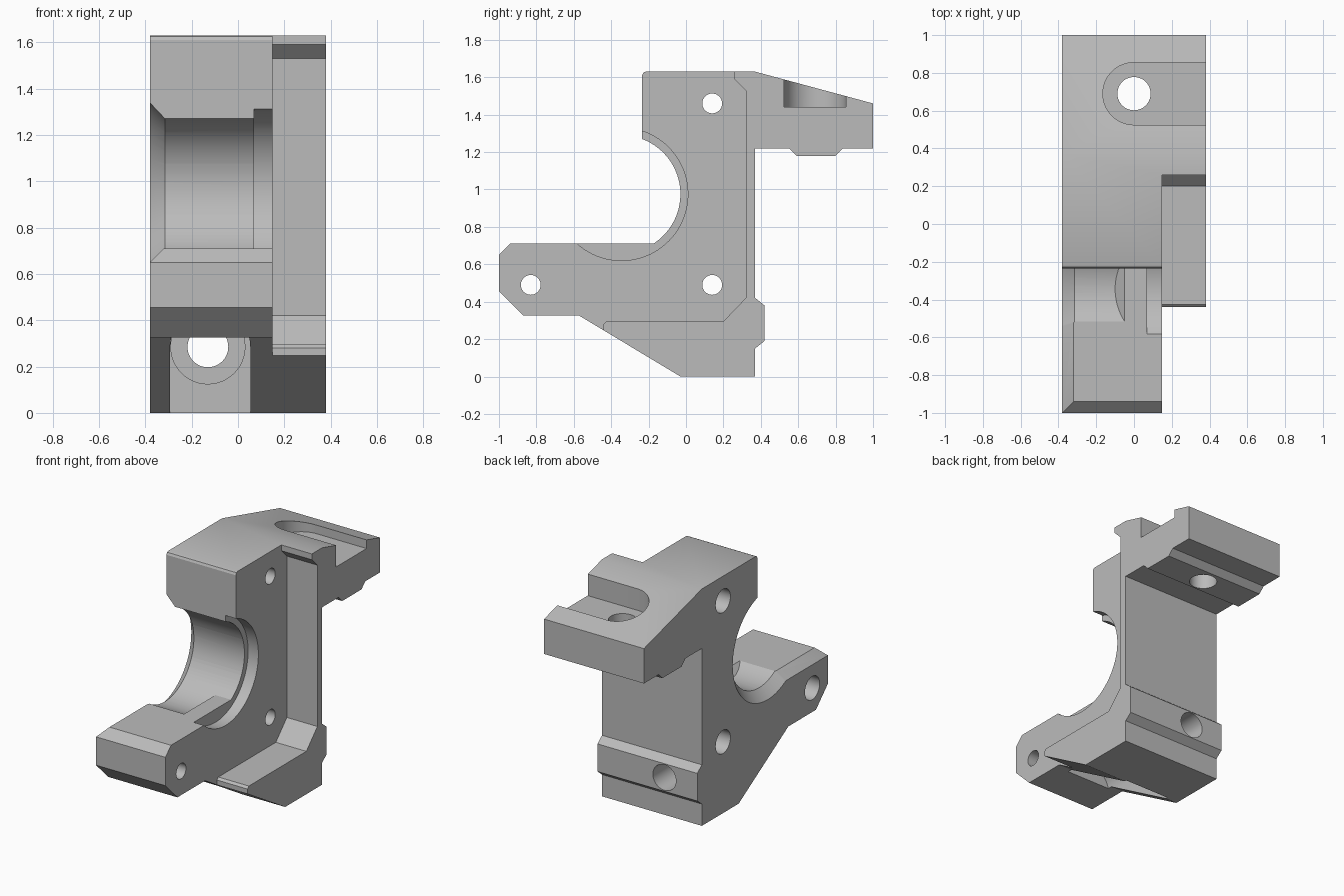
import bpy, bmesh
from math import sin, cos, radians

cube = bpy.data.objects.get("Cube")
if cube:
    bpy.data.objects.remove(cube, do_unlink=True)

grey = bpy.data.materials.new("plain grey")
grey.use_nodes = True
GREY = (0.5, 0.5, 0.5, 1)
grey.diffuse_color = GREY
grey.node_tree.nodes["Principled BSDF"].inputs["Base Color"].default_value = GREY


def place(axis, a, b, t):
    """Put profile point (a, b) at distance t along the extrusion axis."""
    return {"x": (t, a, b), "y": (a, t, b), "z": (a, b, t)}[axis]


def loft(name, axis, start, end, lo, hi):
    """Solid between two matching profiles."""
    bm = bmesh.new()
    first = [bm.verts.new(place(axis, a, b, lo)) for a, b in start]
    last = [bm.verts.new(place(axis, a, b, hi)) for a, b in end]
    bm.faces.new(first)
    bm.faces.new(last)
    n = len(first)
    for i in range(n):
        j = (i + 1) % n
        bm.faces.new((first[i], first[j], last[j], last[i]))
    bmesh.ops.recalc_face_normals(bm, faces=bm.faces)
    mesh = bpy.data.meshes.new(name)
    bm.to_mesh(mesh)
    bm.free()
    mesh.materials.append(grey)
    obj = bpy.data.objects.new(name, mesh)
    bpy.context.collection.objects.link(obj)
    return obj


def prism(name, axis, pts, lo, hi):
    return loft(name, axis, pts, pts, lo, hi)


def arc(a, b, r, start=0, sweep=360, steps=64):
    count = steps if sweep == 360 else steps + 1
    angles = [radians(start + sweep * i / steps) for i in range(count)]
    return [(a + r * cos(t), b + r * sin(t)) for t in angles]


def rod(name, axis, a, b, r, lo, hi, r_end=None, steps=64):
    return loft(name, axis, arc(a, b, r, steps=steps),
                arc(a, b, r_end or r, steps=steps), lo, hi)


def cut(target, cutter):
    """Subtract the cutter from the target and discard it."""
    mod = target.modifiers.new("cut", "BOOLEAN")
    mod.operation = "DIFFERENCE"
    mod.solver = "EXACT"
    mod.object = cutter
    cutter.hide_render = True
    bpy.context.view_layer.objects.active = target
    bpy.ops.object.modifier_apply(modifier=mod.name)
    bpy.data.objects.remove(cutter, do_unlink=True)


# Side outline of the whole bracket, as (y, z)
outline = [(-0.235, 1.61), (-0.228, 1.625), (-0.215, 1.63), (0.37, 1.63),
           (1, 1.46), (1, 1.22), (0.84, 1.22), (0.80, 1.18), (0.59, 1.18),
           (0.55, 1.22), (0.37, 1.22), (0.37, 0.42), (0.42, 0.38),
           (0.42, 0.19), (0.37, 0.15), (0.37, 0), (-0.03, 0),
           (-0.57, 0.325), (-0.87, 0.325), (-1, 0.455), (-1, 0.65),
           (-0.94, 0.71), (-0.235, 0.71)]
bracket = prism("bracket", "x", outline, -0.38, 0.38)

# Step that leaves the thin flange along the back and bottom
step = [(0.26, 2), (0.26, 1.59), (0.32, 1.53), (0.32, 0.42), (0.2, 0.295),
        (-0.425, 0.295), (-0.44, 0.28), (-0.44, -0.1), (-2, -0.1), (-2, 2)]
cut(bracket, prism("step_cutter", "x", step, 0.148, 0.6))

# Bearing bore with a raised land under its right part
CY, CZ = -0.345, 0.975
bore = rod("bore_cutter", "x", CY, CZ, 0.315, -0.6, 0.6, steps=96)
land = [(-0.15, 0.61), (-0.05, 0.71), (0.8, 0.71), (0.8, 0.61)]
cut(bore, prism("land", "y", land, -1, 0.5))
cut(bracket, bore)
cut(bracket, rod("counterbore_cutter", "x", CY, CZ, 0.355, 0.07, 0.5, steps=96))
cut(bracket, rod("bore_chamfer_cutter", "x", CY, CZ, 0.45, -0.45, -0.3, 0.3, 96))

# Chamfer on the upper edge of the front arm
edge = [(-0.4, 0.63), (-0.3, 0.73), (-0.4, 0.73)]
cut(bracket, prism("arm_chamfer_cutter", "y", edge, -1.1, -0.2))

# Cross holes with wider recesses on one side
for y, z in ((0.14, 1.46), (0.14, 0.49), (-0.83, 0.49)):
    cut(bracket, rod("cross_hole_cutter", "x", y, z, 0.053, -0.6, 0.6, steps=32))
    cut(bracket, rod("recess_cutter", "x", y, z, 0.08, -0.6, -0.28, steps=32))

# Open slot and screw hole in the upper arm
slot = arc(0, 0.69, 0.165, 90, 180, 32) + [(0.6, 0.525), (0.6, 0.855)]
cut(bracket, prism("slot_cutter", "z", slot, 1.44, 2))
cut(bracket, rod("upper_hole_cutter", "z", 0, 0.69, 0.088, 1, 2, steps=48))

# Screw pocket and hole through the lower foot
pocket = arc(-0.12, 0.285, 0.173, 0, 180, 32) + [(-0.293, -0.1), (0.053, -0.1)]
cut(bracket, prism("pocket_cutter", "y", pocket, -0.6, -0.015))
cut(bracket, rod("head_seat_cutter", "y", -0.13, 0.285, 0.16, -0.4, 0.1, steps=48))
cut(bracket, rod("lower_hole_cutter", "y", -0.13, 0.285, 0.088, -0.4, 0.8, steps=48))

# Smooth curved walls, keep crisp edges
for obj in bpy.context.selected_objects:
    obj.select_set(False)
bracket.select_set(True)
bpy.context.view_layer.objects.active = bracket
bpy.ops.object.shade_smooth_by_angle(angle=radians(25))
